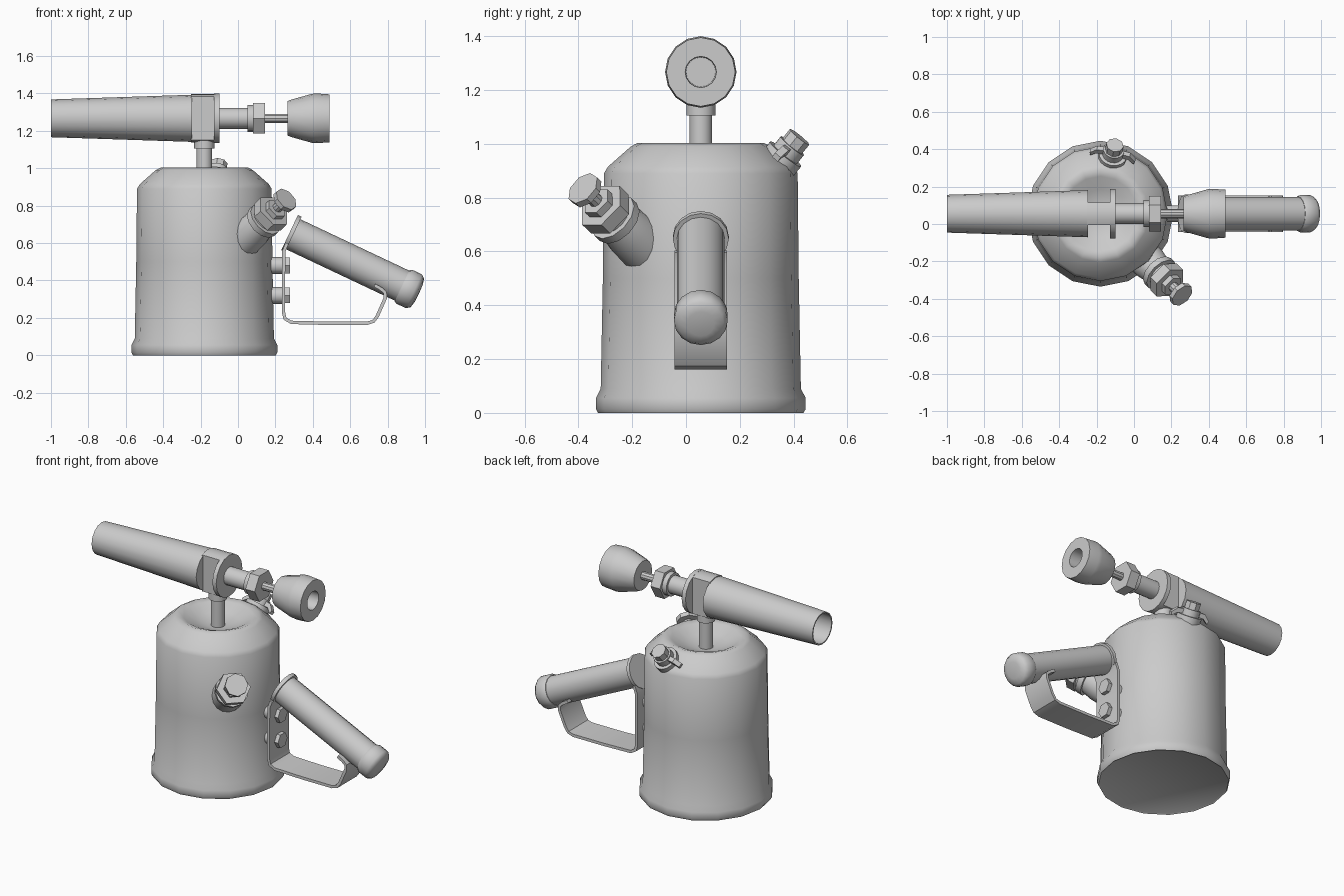
import bpy, bmesh, math
from mathutils import Vector, Matrix

if "Cube" in bpy.data.objects:
    bpy.data.objects.remove(bpy.data.objects["Cube"])

CX, CY, BZ = -0.18, 0.055, 1.267   # tank axis, burner height


def finish(name, bm, angle=35):
    bmesh.ops.recalc_face_normals(bm, faces=bm.faces)
    me = bpy.data.meshes.new(name)
    bm.to_mesh(me)
    bm.free()
    ob = bpy.data.objects.new(name, me)
    bpy.context.collection.objects.link(ob)
    bpy.ops.object.select_all(action='DESELECT')
    ob.select_set(True)
    bpy.context.view_layer.objects.active = ob
    bpy.ops.object.shade_smooth_by_angle(angle=math.radians(angle))
    return ob


def frame(origin, axis):
    q = Vector(axis).to_track_quat('Z', 'Y')
    return Matrix.Translation(origin) @ q.to_matrix().to_4x4()


def lathe(name, profile, origin, axis=(0, 0, 1), n=16, angle=35):
    """Revolve (radius, height) pairs around an axis; radius 0 makes a pole."""
    bm = bmesh.new()
    m = frame(origin, axis)
    rings = []
    for r, h in profile:
        k = 1 if r == 0 else n
        rings.append([bm.verts.new(m @ Vector((r * math.cos(2 * math.pi * i / n),
                                               r * math.sin(2 * math.pi * i / n), h)))
                      for i in range(k)])
    for a, b in zip(rings, rings[1:]):
        for i in range(n):
            j = (i + 1) % n
            if len(a) == 1:
                bm.faces.new((a[0], b[i], b[j]))
            elif len(b) == 1:
                bm.faces.new((a[i], a[j], b[0]))
            else:
                bm.faces.new((a[i], a[j], b[j], b[i]))
    return finish(name, bm, angle)


def rod(name, origin, axis, r, h0, h1, n=16, r2=None):
    return lathe(name, [(0, h0), (r, h0), (r2 or r, h1), (0, h1)], origin, axis, n)


def prism(name, pts, offset):
    bm = bmesh.new()
    f = bm.faces.new([bm.verts.new(p) for p in pts])
    ext = bmesh.ops.extrude_face_region(bm, geom=[f])['geom']
    bmesh.ops.translate(bm, vec=offset, verts=[v for v in ext if isinstance(v, bmesh.types.BMVert)])
    return finish(name, bm)


# Fuel tank with rolled base, sloping shoulder and dished top
lathe('tank', [(0, 0.005), (0.375, 0.005), (0.382, 0), (0.39, 0.015), (0.39, 0.055), (0.372, 0.09),
               (0.364, 0.5), (0.36, 0.89), (0.345, 0.915), (0.26, 0.99), (0.235, 1.003),
               (0.20, 0.992), (0.13, 0.955), (0.06, 0.935), (0, 0.935)], (CX, CY, 0), angle=50)

# Stem and collar below the burner
rod('stem', (CX, CY, 0), (0, 0, 1), 0.042, 0.92, 1.12)
rod('stem_collar', (CX, CY, 0), (0, 0, 1), 0.054, 1.105, 1.17)

# Burner: hollow nozzle, flat-sided head, end flange
B = (0, CY, BZ)
X = (1, 0, 0)
lathe('nozzle', [(0, -0.245), (0.126, -0.245), (0.101, -1), (0.093, -1), (0.113, -0.3), (0, -0.3)], B, X)
arc = [math.radians(a) for a in (63, 76, 90, 104, 117, 243, 256, 270, 284, 297)]
prism('burner_head', [(-0.25, CY + 0.13 * math.cos(a), BZ + 0.13 * math.sin(a)) for a in arc], (0.13, 0, 0))
rod('burner_flange', B, X, 0.132, -0.127, -0.1)

# Control valve, spindle and hollow knob
rod('valve_tube', B, X, 0.056, -0.1, 0.06)
rod('valve_collar', B, X, 0.072, 0.05, 0.085)
rod('valve_nut', B, X, 0.095, 0.08, 0.145, 6)
rod('spindle', B, X, 0.025, 0.14, 0.36, 10)
lathe('control_knob', [(0, 0.265), (0.092, 0.265), (0.1, 0.285), (0.131, 0.395), (0.133, 0.42), (0.128, 0.49),
                       (0.058, 0.49), (0.055, 0.38), (0, 0.38)], B, X)

# Filler cap with two wings on the rear shoulder
az = math.radians(78)
rad = Vector((math.cos(az), math.sin(az), 0))
axis = rad * 0.64 + Vector((0, 0, 0.77))
axis.normalize()
foot = Vector((CX, CY, 0.935)) + rad * 0.30
rod('filler_neck', foot, axis, 0.075, -0.03, 0.035)
rod('filler_nut', foot, axis, 0.056, 0.03, 0.075)
rod('filler_top', foot, axis, 0.047, 0.075, 0.118, 8)
side = Vector((0, 0, 1)).cross(rad)
up = axis.cross(side)
for s, label in ((1, 'left'), (-1, 'right')):
    outline = [(0.03, 0.04), (0.085, 0.036), (0.118, 0.01), (0.124, 0.03), (0.09, 0.064), (0.03, 0.07)]
    prism('filler_wing_' + label,
          [foot + side * s * a + axis * h - up * 0.014 for a, h in outline], up * 0.028)

# Pump valve angled out of the front-right side
az = math.radians(-45)
rad = Vector((math.cos(az), math.sin(az), 0))
axis = (rad * 0.83 + Vector((0, 0, 0.56))).normalized()
tip = Vector((CX, CY, 0.835)) + rad * 0.62
lathe('pump_socket', [(0, -0.44), (0.098, -0.40), (0.094, -0.29), (0.08, -0.22), (0, -0.22)], tip, axis)
rod('pump_flange', tip, axis, 0.098, -0.225, -0.19, 12)
rod('pump_neck', tip, axis, 0.075, -0.2, -0.16)
rod('pump_nut', tip, axis, 0.1, -0.172, -0.115, 6)
rod('pump_gland', tip, axis, 0.06, -0.12, -0.085, 6)
rod('pump_rod', tip, axis, 0.027, -0.1, -0.02, 10)
rod('pump_knob', tip, axis, 0.068, -0.027, 0, 8)

# Handle strap: ribbon path in the x-z plane, thickened and given width
path = [(0.312, 0.72), (0.262, 0.615), (0.245, 0.555), (0.243, 0.40), (0.243, 0.23), (0.252, 0.195),
        (0.285, 0.176), (0.48, 0.171), (0.69, 0.171), (0.725, 0.182), (0.745, 0.21),
        (0.787, 0.305), (0.787, 0.335), (0.765, 0.355), (0.73, 0.375)]
path[0:2] = [(0.262, 0.6)]
pts = [Vector((x, 0, z)) for x, z in path]
inner, outer = [], []
for i, p in enumerate(pts):
    t = (pts[min(i + 1, len(pts) - 1)] - pts[max(i - 1, 0)]).normalized()
    nrm = Vector((-t.z, 0, t.x)) * 0.009
    inner.append(p + nrm)
    outer.append(p - nrm)
bm = bmesh.new()
rows = [[bm.verts.new((p.x, CY + s * 0.097, p.z)) for p in edge]
        for edge in (inner, outer) for s in (-1, 1)]
order = [rows[0], rows[1], rows[3], rows[2]]
for k in range(4):
    a, b = order[k], order[(k + 1) % 4]
    for i in range(len(a) - 1):
        bm.faces.new((a[i], a[i + 1], b[i + 1], b[i]))
for e in (0, -1):
    bm.faces.new([r[e] for r in order])
finish('handle_strap', bm)

# Grip, its mounting plate and end cap
g0 = Vector((0.285, CY, 0.652))
gd = Vector((0.904, 0, -0.427))
lathe('grip_plate', [(0, -0.01), (0.104, -0.01), (0.104, 0.012), (0, 0.012)], g0, gd)
rod('grip', g0, gd, 0.089, 0, 0.68)
lathe('grip_cap', [(0, 0.655), (0.092, 0.655), (0.1, 0.668), (0.1, 0.725), (0.085, 0.745), (0.05, 0.753), (0, 0.755)],
      g0, gd, angle=50)

# Bolts fixing the strap to the tank
for z, label in ((0.48, 'upper'), (0.32, 'lower')):
    rod('bolt_spacer_' + label, (0, CY, z), X, 0.045, 0.15, 0.237, 12)
    rod('bolt_head_' + label, (0, CY, z), X, 0.048, 0.25, 0.277, 6)
